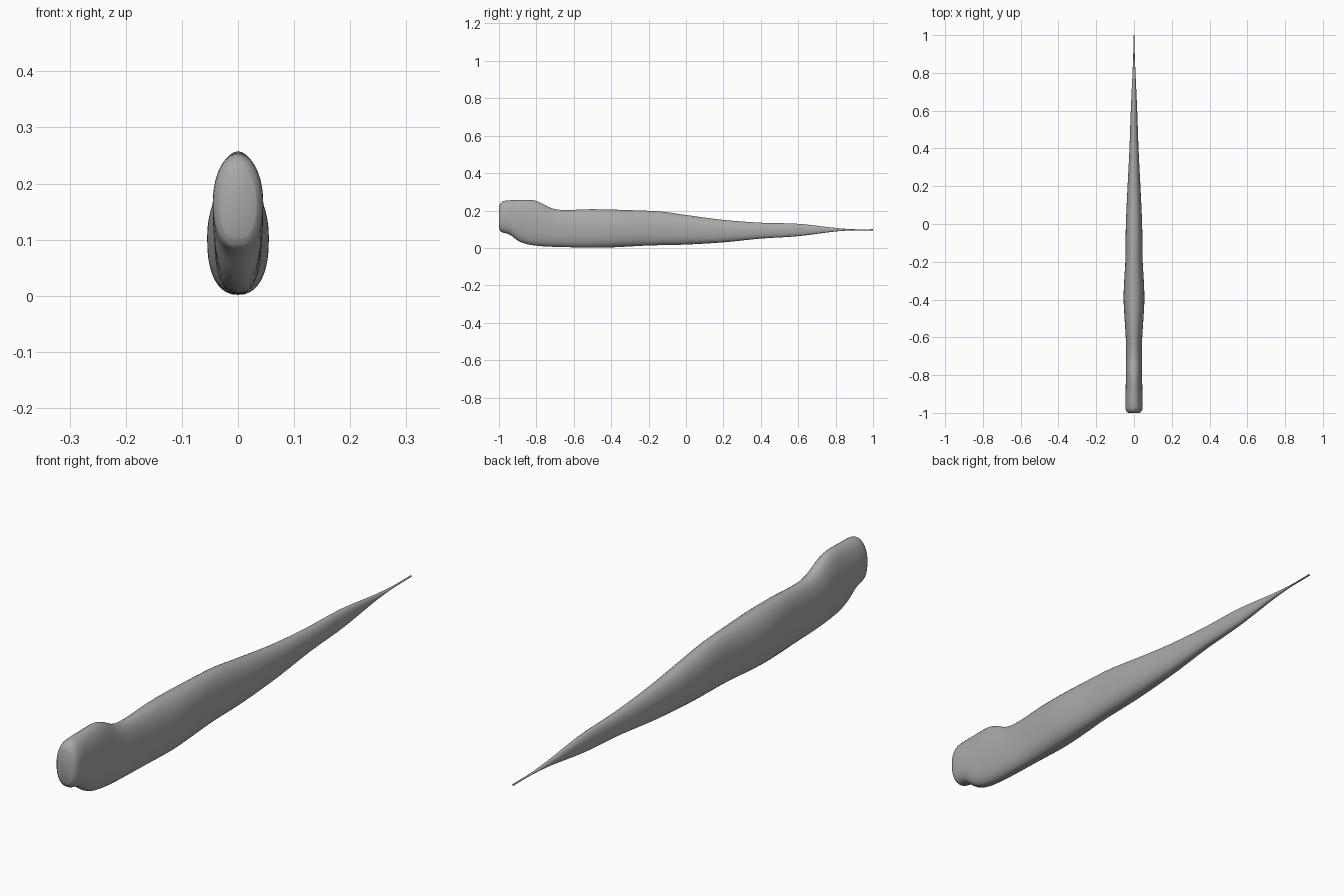
import bpy, bmesh, math
from mathutils import Vector

cube = bpy.data.objects.get("Cube")
if cube:
    bpy.data.objects.remove(cube)

grey = bpy.data.materials.new("plain grey")
grey.use_nodes = True
grey.diffuse_color = (0.4, 0.4, 0.4, 1)
grey.node_tree.nodes["Principled BSDF"].inputs["Base Color"].default_value = (0.4, 0.4, 0.4, 1)

# Body outlines along the length: (y, value)
BOTTOM = [(-1, .105), (-.99, .087), (-.97, .08), (-.94, .07), (-.9, .04), (-.85, .02),
          (-.75, .008), (-.5, .002), (-.4, .003), (-.2, .013), (0, .018), (.2, .03),
          (.4, .05), (.6, .063), (.8, .088), (.9, .094), (1, .094)]
TOP = [(-1, .225), (-.99, .242), (-.97, .252), (-.9, .256), (-.82, .256), (-.78, .243),
       (-.72, .213), (-.66, .203), (-.5, .207), (-.3, .202), (-.13, .194), (0, .176),
       (.2, .15), (.4, .135), (.6, .129), (.8, .107), (.9, .1), (1, .1)]
WIDTH = [(-1, .032), (-.99, .041), (-.97, .045), (-.8, .043), (-.62, .043), (-.5, .05),
         (-.4, .055), (-.3, .052), (-.2, .046), (0, .043), (.2, .034), (.4, .024),
         (.6, .017), (.8, .008), (.9, .004), (1, .003)]


def smooth_value(curve, y):
    """Cubic interpolation of an outline at y."""
    def slope(i):
        a, b = curve[max(i - 1, 0)], curve[min(i + 1, len(curve) - 1)]
        return (b[1] - a[1]) / (b[0] - a[0])
    i = max(k for k in range(len(curve) - 1) if curve[k][0] <= y or k == 0)
    (y0, v0), (y1, v1) = curve[i], curve[i + 1]
    h = y1 - y0
    t = (y - y0) / h
    return ((2 * t**3 - 3 * t**2 + 1) * v0 + (t**3 - 2 * t**2 + t) * h * slope(i)
            + (3 * t**2 - 2 * t**3) * v1 + (t**3 - t**2) * h * slope(i + 1))


def section(bm, y):
    """Egg-shaped ring, fuller below than above."""
    low, high, wide = (smooth_value(c, y) for c in (BOTTOM, TOP, WIDTH))
    ring = []
    for k in range(SIDES):
        a = 2 * math.pi * k / SIDES
        c, s = math.cos(a), math.sin(a)
        power = .98 if s > 0 else .82
        x = wide * math.copysign(abs(c) ** power, c)
        z = (low + high) / 2 + (high - low) / 2 * math.copysign(abs(s) ** power, s)
        ring.append(bm.verts.new((x, y, z)))
    return ring


# Long tapering body with a raised blunt head
SIDES = 40
stations = [-1, -.997, -.993, -.988, -.98] + [-.97 + 1.97 * i / 110 for i in range(111)]
bm = bmesh.new()
rings = [section(bm, y) for y in stations]
for a, b in zip(rings, rings[1:]):
    for k in range(SIDES):
        n = (k + 1) % SIDES
        bm.faces.new((a[k], a[n], b[n], b[k]))

# Close the blunt front and the tail tip
for ring in (rings[0], rings[-1]):
    centre = sum((v.co for v in ring), Vector()) / SIDES
    hub = bm.verts.new(centre)
    for k in range(SIDES):
        bm.faces.new((ring[k], ring[(k + 1) % SIDES], hub))
bmesh.ops.recalc_face_normals(bm, faces=bm.faces)

mesh = bpy.data.meshes.new("tapered_body")
bm.to_mesh(mesh)
bm.free()
mesh.materials.append(grey)
body = bpy.data.objects.new("tapered_body", mesh)
bpy.context.collection.objects.link(body)
bpy.context.view_layer.objects.active = body
body.select_set(True)
bpy.ops.object.shade_smooth_by_angle(angle=math.radians(60))
